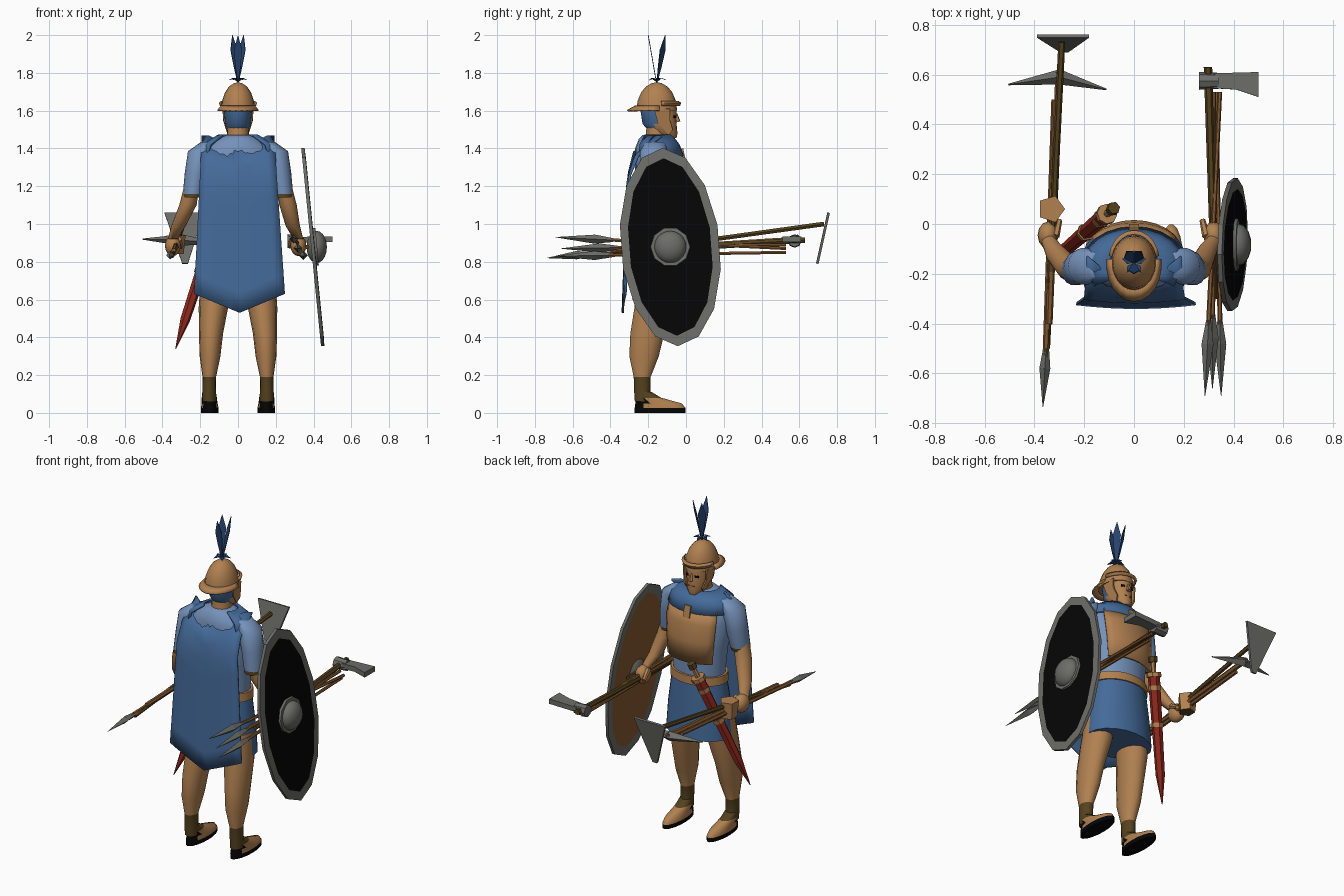
import bpy, bmesh, math
from mathutils import Vector

if "Cube" in bpy.data.objects:
    bpy.data.objects.remove(bpy.data.objects["Cube"])


def material(name, *rgb):
    m = bpy.data.materials.new(name)
    col = [(c / 255) ** 2.2 for c in rgb] + [1]
    m.use_nodes = True
    m.diffuse_color = col
    m.node_tree.nodes["Principled BSDF"].inputs["Base Color"].default_value = col
    return m


BLUE = material("cloak blue", 70, 106, 152)
LIGHT = material("tunic light blue", 116, 144, 184)
TAN = material("skin and bronze tan", 176, 128, 82)
WOOD = material("wood brown", 130, 90, 52)
DARK = material("strap dark brown", 86, 68, 36)
BLACK = material("shield black", 14, 14, 14)
STEEL = material("steel grey", 108, 108, 104)
RED = material("scabbard red", 140, 44, 34)
PLUME = material("plume dark blue", 44, 70, 112)


def finish(name, bm, mats, rule=None, angle=50, thick=0):
    """Turn a bmesh into an object, with materials chosen by a rule."""
    bmesh.ops.recalc_face_normals(bm, faces=bm.faces[:])
    if rule:
        for f in bm.faces:
            f.material_index = int(rule(f.calc_center_median()))
    me = bpy.data.meshes.new(name)
    bm.to_mesh(me)
    bm.free()
    ob = bpy.data.objects.new(name, me)
    bpy.context.collection.objects.link(ob)
    for m in mats:
        me.materials.append(m)
    if thick:
        mod = ob.modifiers.new("thickness", "SOLIDIFY")
        mod.thickness, mod.offset = thick, 0
    bpy.ops.object.select_all(action="DESELECT")
    bpy.context.view_layer.objects.active = ob
    ob.select_set(True)
    if angle:
        bpy.ops.object.shade_smooth_by_angle(angle=math.radians(angle))
    return ob


def grid(name, rows, mats, closed=True, caps=True, **kw):
    """Skin a list of point rows."""
    bm = bmesh.new()
    vs = [[bm.verts.new(p) for p in r] for r in rows]
    n = len(rows[0])
    for a, b in zip(vs, vs[1:]):
        for i in range(n if closed else n - 1):
            j = (i + 1) % n
            bm.faces.new((a[i], a[j], b[j], b[i]))
    if closed and caps:
        bm.faces.new(vs[0])
        bm.faces.new(vs[-1])
    return finish(name, bm, mats, **kw)


def loft(name, rings, mats, n=14, arc=None, **kw):
    """Stack horizontal ellipses given as (x, y, z, rx, ry); arc in degrees makes an open band."""
    a0, a1 = arc or (0, 360)
    steps = n + 1 if arc else n
    angs = [math.radians(a0 + (a1 - a0) * i / n) for i in range(steps)]
    rows = [[(x + rx * math.cos(a), y + ry * math.sin(a), z) for a in angs] for x, y, z, rx, ry in rings]
    return grid(name, rows, mats, closed=arc is None, **kw)


def rod(name, p, q, r1, r2, mat, n=6):
    """Straight tapered bar between two points."""
    p, q = Vector(p), Vector(q)
    rot = (q - p).to_track_quat("Z", "Y")
    ring = [rot @ Vector((math.cos(i * math.tau / n), math.sin(i * math.tau / n), 0)) for i in range(n)]
    return grid(name, [[c + v * r for v in ring] for c, r in ((p, r1), (q, r2))], [mat], angle=40)


def plate(name, pts, mat, thick=0.006):
    bm = bmesh.new()
    bm.faces.new([bm.verts.new(p) for p in pts])
    return finish(name, bm, [mat], angle=0, thick=thick)


def ball(name, centre, size, mats, u=12, v=8, **kw):
    bm = bmesh.new()
    bmesh.ops.create_uvsphere(bm, u_segments=u, v_segments=v, radius=1)
    for w in bm.verts:
        w.co = Vector(c + a * b for c, a, b in zip(centre, w.co, size))
    return finish(name, bm, mats, **kw)


# Torso, skirt, belt and chest plate
loft("tunic_body", [(0, -.13, .92, .16, .115), (0, -.13, 1.0, .16, .115), (0, -.135, 1.15, .175, .12),
                    (0, -.145, 1.3, .2, .125), (0, -.16, 1.4, .185, .11), (0, -.165, 1.45, .11, .085),
                    (0, -.165, 1.47, .065, .065)], [LIGHT], n=20)
loft("skirt", [(0, -.135, .6, .205, .15), (0, -.135, .75, .195, .14), (0, -.13, .96, .165, .12)], [BLUE], n=20)
loft("belt", [(0, -.13, .93, .178, .13), (0, -.13, .98, .174, .128)], [TAN], n=20)
loft("chest_plate", [(0, -.13, 1.07, .19, .14), (0, -.135, 1.2, .2, .145), (0, -.14, 1.3, .21, .14),
                     (0, -.15, 1.38, .2, .12)], [TAN], n=8, arc=(38, 142), thick=.012)

# Cloak: collar round the chest and a long hanging back
loft("cloak_collar", [(0, -.16, 1.36, .205, .145), (0, -.165, 1.42, .185, .125), (0, -.165, 1.47, .1, .085)],
     [BLUE], n=16, arc=(-38, 218), thick=.012)
plate("collar_tie", [(-.02, -.02, 1.4), (.02, -.02, 1.4), (.02, -.005, 1.33), (-.02, -.005, 1.33)], TAN, .01)


def cloak_point(i, j):
    u, t = i / 5 - 1, j / 8
    top, bottom = 1.38 + .085 * min(abs(u) * 1.25, 1), .53 + .1 * abs(u)
    drop = max(0, 1 - t * 6)
    y = -.305 - .03 * t + .13 * drop * abs(u) + .015 * u * u + .03 * drop
    return (u * (.19 + .05 * t) + .008 * t, y, top + (bottom - top) * t)


grid("cloak_back", [[cloak_point(i, j) for i in range(11)] for j in range(9)], [BLUE], closed=False, thick=.012)

# Head and helmet
loft("neck", [(0, -.16, 1.42, .06, .06), (0, -.15, 1.52, .055, .06)], [TAN])
loft("head", [(0, -.085, 1.455, .03, .035), (0, -.115, 1.48, .055, .07), (0, -.14, 1.53, .068, .09),
              (0, -.145, 1.6, .074, .096), (0, -.15, 1.66, .07, .09)], [TAN, BLUE], n=16,
     rule=lambda c: c.y < -.15)
rod("nose", (0, -.052, 1.585), (0, -.042, 1.54), .006, .014, TAN, 5)
plate("mouth", [(-.022, -.052, 1.505), (.022, -.052, 1.505), (.02, -.052, 1.51), (-.02, -.052, 1.51)], DARK)
dome = [(math.cos(a), math.sin(a)) for a in [math.radians(d) for d in (0, 20, 40, 58, 75, 88)]]
loft("helmet_dome", [(0, -.155, 1.6 + .15 * s, .09 * c, .108 * c) for c, s in dome], [TAN], n=20)
loft("helmet_brow", [(0, -.15, 1.625, .094, .115), (0, -.15, 1.64, .1, .122), (0, -.15, 1.65, .09, .108)],
     [TAN], n=10, arc=(10, 170), thick=.006)
loft("neck_guard", [(0, -.16, 1.625, .088, .105), (0, -.165, 1.6, .108, .145)],
     [TAN], n=12, arc=(170, 370), thick=.008)
for s, side in ((1, "left"), (-1, "right")):
    plate(side + "_eye", [(s * .02, -.056, 1.562), (s * .042, -.062, 1.562),
                          (s * .042, -.062, 1.574), (s * .02, -.056, 1.574)], BLACK)
    plate(side + "_cheek_guard", [(s * .08, -.17, 1.61), (s * .078, -.085, 1.61), (s * .075, -.085, 1.55),
                                  (s * .06, -.07, 1.5), (s * .05, -.09, 1.47), (s * .072, -.15, 1.54)], TAN, .008)

# Plume: rosette of small leaves and three tall feathers
for k in range(5):
    a = k * math.tau / 5 + math.pi / 2
    d, e = Vector((math.cos(a), math.sin(a), 0)), Vector((-math.sin(a), math.cos(a), 0))
    c = Vector((0, -.155, 1.752))
    plate("plume_leaf", [c, c + d * .025 + e * .014 + Vector((0, 0, .02)), c + d * .05 + Vector((0, 0, .01)),
                         c + d * .025 - e * .014 + Vector((0, 0, .02))], PLUME, .003)
for tip, wide in (((-.03, -.11, 2), (.018, .014, 0)), ((.03, -.11, 2), (.018, -.014, 0)),
                  ((0, -.2, 2), (.022, 0, 0))):
    b, t, w = Vector((0, -.155, 1.74)), Vector(tip), Vector(wide)
    plate("plume_feather", [b, b.lerp(t, .35) + w * .6, b.lerp(t, .7) + w, t,
                            b.lerp(t, .7) - w, b.lerp(t, .35) - w * .6], PLUME, .004)

# Arms and legs
for s, side, hx in ((1, "left", .32), (-1, "right", .345)):
    loft(side + "_sleeve", [(s * .15, -.165, 1.435, .045, .05), (s * .2, -.17, 1.385, .065, .075),
                            (s * .222, -.175, 1.27, .06, .07), (s * .238, -.185, 1.16, .054, .062),
                            (s * .24, -.187, 1.14, .052, .06)], [LIGHT, DARK], rule=lambda c: c.z < 1.155)
    loft(side + "_forearm", [(s * .245, -.185, 1.2, .04, .045), (s * .265, -.175, 1.1, .046, .052),
                             (s * (hx - .03), -.12, .99, .038, .045), (s * hx, -.07, .92, .026, .032)], [TAN])
    ball(side + "_hand", (s * hx, -.045, .885), (.042, .055, .055), [TAN])
    rod(side + "_thumb", (s * hx - s * .03, -.05, .92), (s * hx - s * .045, .015, .88), .016, .012, TAN)
    loft(side + "_leg", [(s * .11, -.15, .74, .085, .1), (s * .13, -.175, .56, .078, .1), (s * .143, -.205, .42, .064, .092),
                         (s * .148, -.222, .3, .055, .08), (s * .152, -.232, .19, .036, .046),
                         (s * .153, -.232, .12, .036, .044), (s * .153, -.23, .06, .036, .042)],
         [TAN, DARK], rule=lambda c: c.z < .17)
    loft(side + "_foot", [(s * .15, -.137, 0, .046, .137), (s * .15, -.137, .025, .047, .137),
                          (s * .15, -.145, .05, .042, .125), (s * .152, -.2, .08, .04, .07),
                          (s * .153, -.225, .11, .036, .044)], [TAN, BLACK, DARK], n=18,
         rule=lambda c: 1 if c.z < .03 or (c.y < -.22 and c.z < .07) else 2 if c.z > .09 else 0)

# Shield: tilted oval with rim, wooden back and central boss
lean = Vector((.397, -.083, .878))


def oval(ry, rz, dx):
    pts = []
    for i in range(14):
        a = math.tau * i / 14 + math.pi / 2
        u, v = ry * math.cos(a), rz * math.sin(a)
        pts.append(lean + Vector((dx - .1 * v, u - .075 * v, v)))
    return pts


def shield_rule(c):
    d = c - lean
    depth, reach = d.x + .1 * d.z, math.hypot((d.y + .075 * d.z) / .265, d.z / .525)
    return 0 if reach > .5 else 1 if depth > 0 else 2


grid("shield", [oval(.222, .47, -.008), oval(.265, .525, -.01), oval(.265, .525, .008), oval(.222, .47, .01)],
     [STEEL, BLACK, WOOD], rule=shield_rule, angle=30)
rod("boss_flange", lean, lean + Vector((.022, 0, .002)), .108, .104, STEEL, 10)
ball("shield_boss", lean + Vector((.02, 0, 0)), (.055, .085, .085), [STEEL], 14, 10)
rod("shield_grip", lean + Vector((-.03, -.12, 0)), lean + Vector((-.03, .12, 0)), .012, .012, DARK)

# Left hand: three javelins and an axe
for x0, x1, ytip, ztip, zend in ((.285, .345, -.69, .93, .87), (.315, .32, -.66, .87, .89), (.35, .33, -.69, .83, .85)):
    tip, end = Vector((x0, ytip, ztip)), Vector((x1, .53, zend))
    a, b, c = (tip.lerp(end, t) for t in (.12, .17, .25))
    rod("javelin_shaft", a, end, .01, .009, WOOD)
    rod("javelin_point", b, tip, .024, .001, STEEL, 4)
    rod("javelin_socket", c, b, .01, .024, STEEL, 4)
rod("axe_handle", (.325, -.3, .86), (.297, .63, .915), .014, .017, DARK)
rod("axe_socket", (.262, .575, .91), (.34, .575, .91), .036, .032, STEEL, 8)
plate("axe_blade", [(.32, .605, .915), (.5, .61, .92), (.5, .51, .92), (.41, .54, .92), (.32, .545, .915)], STEEL, .03)

# Right hand: spear, mattock, pick and the pouch that holds them
rod("spear_shaft", (-.355, -.55, .835), (-.32, .5, .9), .013, .012, WOOD)
rod("spear_socket", (-.353, -.5, .84), (-.358, -.58, .835), .012, .022, STEEL, 4)
rod("spear_point", (-.358, -.58, .835), (-.366, -.735, .82), .022, .001, STEEL, 4)
rod("mattock_handle", (-.35, -.5, .83), (-.29, .73, 1.0), .013, .014, DARK)
plate("mattock_blade", [(-.39, .755, 1.06), (-.18, .755, 1.06), (-.265, .695, .79), (-.295, .695, .79)], STEEL, .014)
rod("pick_handle", (-.34, -.4, .86), (-.3, .61, .92), .013, .016, WOOD)
for tip in ((-.505, .56, .92), (-.11, .54, .9)):
    rod("pick_spike", (-.3, .59, .915), tip, .03, .003, STEEL, 4)
loft("tool_pouch", [(-.333, .06, .84, .045, .045), (-.333, .06, .94, .056, .056)], [DARK, TAN], n=5, angle=0,
     rule=lambda c: c.z > .86)

# Sheathed sword at the right hip
tip, hilt = Vector((-.33, -.15, .34)), Vector((-.08, .065, 1.1))
at = [hilt.lerp(tip, t) for t in (0, .04, .11, .14, .8)]
rod("sword_pommel", at[0], at[1], .026, .026, DARK)
rod("sword_grip", at[1], at[2], .013, .015, TAN)
rod("sword_guard", at[2], at[3], .042, .042, TAN, 8)
rod("scabbard", at[3], at[4], .034, .026, RED, 6)
rod("scabbard_tip", at[4], tip, .026, .002, RED, 6)
for t in (.2, .45):
    rod("scabbard_band", hilt.lerp(tip, t), hilt.lerp(tip, t + .03), .037, .035, TAN, 6)
